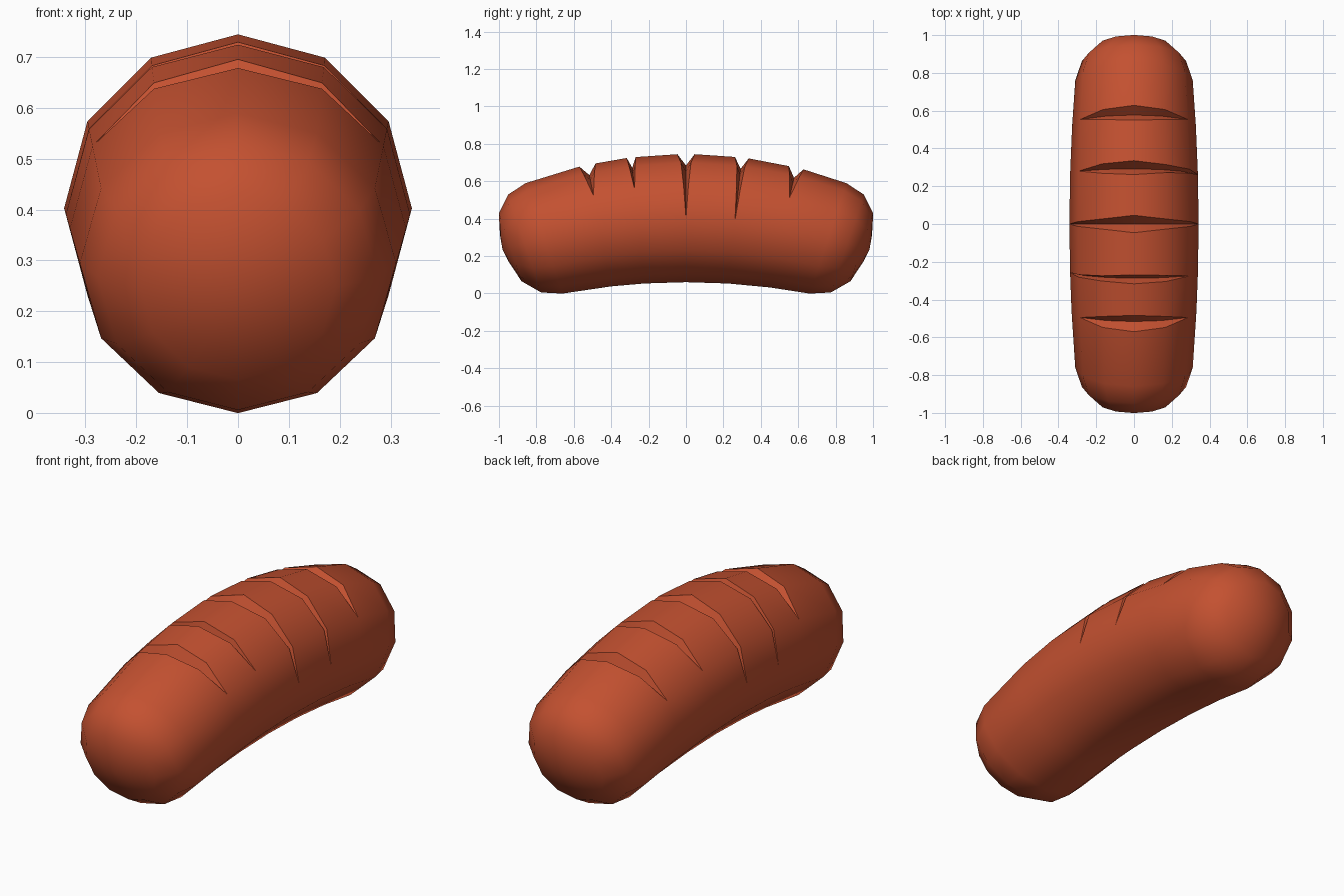
import bpy, bmesh, math
from mathutils import Vector

if "Cube" in bpy.data.objects:
    bpy.data.objects.remove(bpy.data.objects["Cube"])

SIDES = 12
TILT = 0.317          # sine of the lean at both ends of the bent body

# Slits: sine of lean, half width, end step on -x side, end step on +x side
SLITS = [(-0.193, 0.044, 2, 2), (-0.107, 0.024, 3, 2), (0.0, 0.046, 3, 3),
         (0.109, 0.037, 2, 3), (0.216, 0.040, 2, 2)]
# Rounded end rings: distance along y, height, radius
CAP = [(0.76, 0.2945, 0.311), (0.8625, 0.2675, 0.276),
       (0.94, 0.2475, 0.192), (0.97, 0.2385, 0.077)]
WIDTH = {2: (1.0, 0.68), 3: (1.0, 0.58, 0.28)}
DEPTH = {2: (0.055, 0.042), 3: (0.06, 0.052, 0.035)}

bm = bmesh.new()


def ring(y, z, r, s, shift=lambda k: (0.0, 0.0)):
    """One leaning cross-section; shift gives (along, inward) for each corner."""
    c = math.sqrt(1 - s * s)
    up, along, side = Vector((0, s, c)), Vector((0, c, -s)), Vector((1, 0, 0))
    verts = []
    for i in range(SIDES):
        k = i if i <= SIDES // 2 else i - SIDES
        a = math.tau * i / SIDES
        push, sink = shift(k)
        co = Vector((0, y, z)) + (up * math.cos(a) + side * math.sin(a)) * (r - sink)
        verts.append(bm.verts.new(co + along * push))
    return verts


def slit_shift(part, half, left, right):
    """part -1 / +1 are the lips, 0 is the slit floor."""
    def shift(k):
        end = right if k >= 0 else left
        if abs(k) >= end:
            return 0.0, 0.0
        if part == 0:
            return 0.0, DEPTH[end][abs(k)]
        return part * half * WIDTH[end][abs(k)], 0.0
    return shift


# Rings from back of the front end to the rear end
rings = [ring(-y, z, r, -TILT) for y, z, r in reversed(CAP)]
for s, half, left, right in SLITS:
    f = (s / TILT) ** 2
    for part in (-1, 0, 1):
        rings.append(ring(2.4 * s, 0.4025 - 0.108 * f, 0.342 - 0.031 * f, s,
                          slit_shift(part, half, left, right)))
rings += [ring(y, z, r, TILT) for y, z, r in CAP]

# Skin between the rings, then close both ends
for a, b in zip(rings, rings[1:]):
    for i in range(SIDES):
        j = (i + 1) % SIDES
        bm.faces.new((a[i], a[j], b[j], b[i]))
for sign, loop in ((-1, rings[0]), (1, rings[-1])):
    tip = bm.verts.new((0, sign * 0.981, 0.235))
    for i in range(SIDES):
        bm.faces.new((loop[i], loop[(i + 1) % SIDES], tip))

# Merge slit ends and the unslit underside
bmesh.ops.remove_doubles(bm, verts=bm.verts, dist=0.0005)
bmesh.ops.recalc_face_normals(bm, faces=bm.faces)

mesh = bpy.data.meshes.new("sausage")
bm.to_mesh(mesh)
bm.free()
sausage = bpy.data.objects.new("sausage", mesh)
bpy.context.collection.objects.link(sausage)

mat = bpy.data.materials.new("sausage red brown")
mat.diffuse_color = (0.55, 0.082, 0.03, 1)
mat.use_nodes = True
mat.node_tree.nodes["Principled BSDF"].inputs["Base Color"].default_value = mat.diffuse_color
mesh.materials.append(mat)

# Smooth body with crisp slit edges
bpy.context.view_layer.objects.active = sausage
sausage.select_set(True)
bpy.ops.object.shade_smooth_by_angle(angle=math.radians(38))
